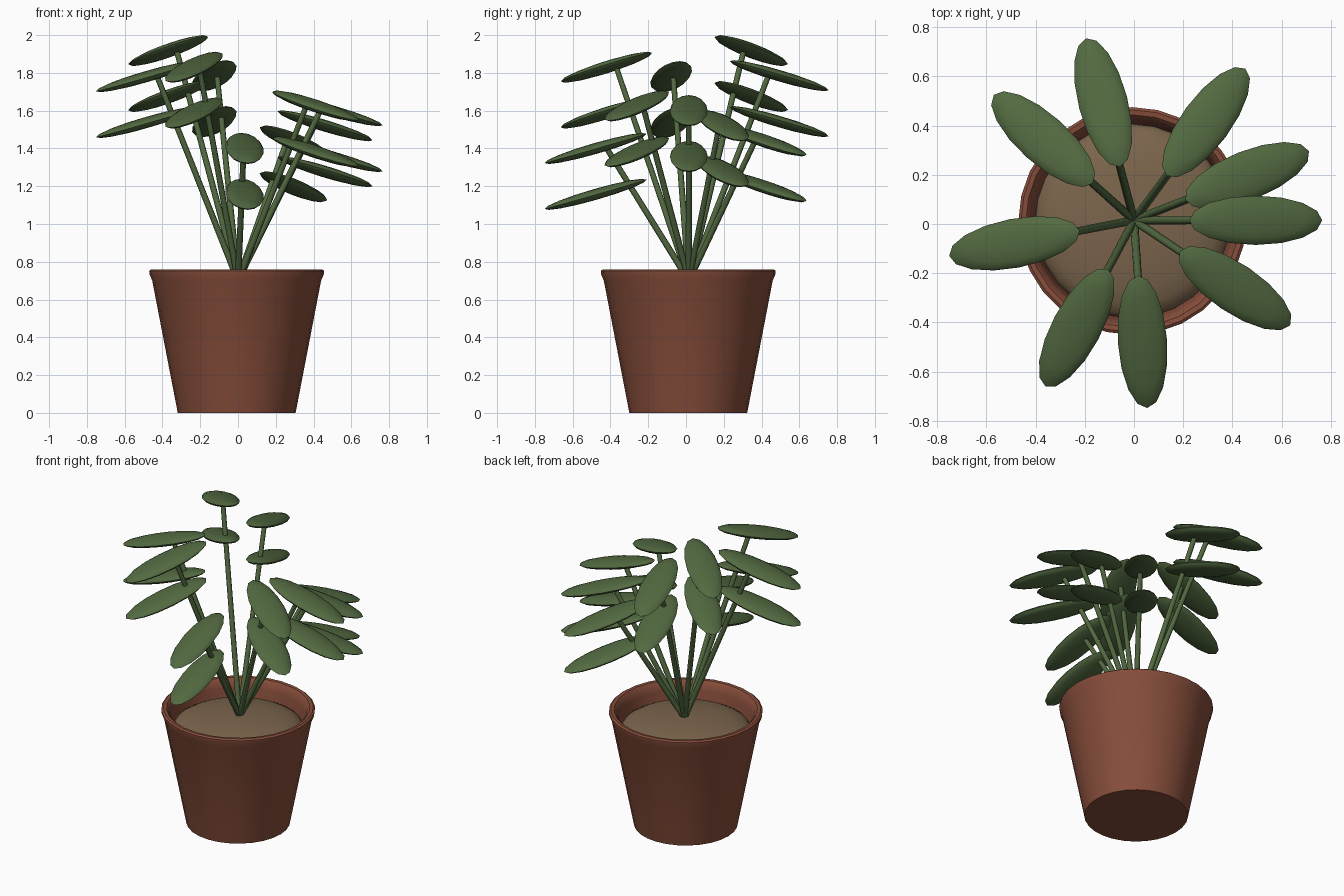
import bpy, bmesh, math
from mathutils import Vector, Matrix

if "Cube" in bpy.data.objects:
    bpy.data.objects.remove(bpy.data.objects["Cube"])


def material(name, rgb):
    m = bpy.data.materials.new(name)
    m.diffuse_color = (*rgb, 1)
    m.use_nodes = True
    m.node_tree.nodes["Principled BSDF"].inputs["Base Color"].default_value = m.diffuse_color
    return m


TERRACOTTA = material("terracotta", (0.24, 0.075, 0.043))
SOIL = material("soil", (0.20, 0.13, 0.073))
GREEN = material("leaf green", (0.085, 0.142, 0.052))


def finish(name, bm, mat, angle=40):
    bmesh.ops.recalc_face_normals(bm, faces=bm.faces)
    me = bpy.data.meshes.new(name)
    bm.to_mesh(me)
    bm.free()
    me.materials.append(mat)
    ob = bpy.data.objects.new(name, me)
    bpy.context.collection.objects.link(ob)
    bpy.ops.object.select_all(action='DESELECT')
    ob.select_set(True)
    bpy.context.view_layer.objects.active = ob
    bpy.ops.object.shade_smooth_by_angle(angle=math.radians(angle))
    return ob


def lathe(name, profile, center, mat, sides=28):
    bm = bmesh.new()
    rings = []
    for r, z in profile:
        rings.append([bm.verts.new((center[0] + r * math.cos(2 * math.pi * i / sides),
                                    center[1] + r * math.sin(2 * math.pi * i / sides), z))
                      for i in range(sides)])
    for a, b in zip(rings, rings[1:]):
        for i in range(sides):
            j = (i + 1) % sides
            bm.faces.new((a[i], a[j], b[j], b[i]))
    bm.faces.new(rings[0][::-1])
    bm.faces.new(rings[-1])
    return finish(name, bm, mat)


# Pot with a flared rounded rim and an inner wall
CENTER = (-0.007, 0.012)
lathe("pot", [(0.312, 0), (0.447, 0.70), (0.462, 0.735), (0.463, 0.752), (0.452, 0.76),
              (0.432, 0.758), (0.415, 0.74), (0.406, 0.70), (0.39, 0.60)], CENTER, TERRACOTTA)

# Mounded soil
lathe("soil", [(0.395, 0.60)] +
      [(0.395 * math.cos(t * math.pi / 12), 0.625 + 0.09 * math.sin(t * math.pi / 12))
       for t in range(6)] + [(0.02, 0.715)], CENTER, SOIL)

# Plant: one stem per direction with two stacked leaves (azimuth, upper leaf height)
BASE = Vector((0, 0.015, 0.70))
STEMS = [(0, 1.60), (21.6, 1.52), (53.7, 1.44), (104.7, 1.785), (138.2, 1.918),
         (190.9, 1.78), (241.9, 1.83), (274, 1.40), (326.1, 1.625)]
REACH = 0.495

for n, (deg, z) in enumerate(STEMS, 1):
    az = math.radians(deg)
    out = Vector((math.cos(az), math.sin(az), 0))

    # Straight stem
    tip = Vector((BASE.x, BASE.y, z)) + out * REACH * 0.88
    axis = tip - BASE
    bm = bmesh.new()
    bmesh.ops.create_cone(
        bm, cap_ends=True, segments=8, radius1=0.017, radius2=0.015, depth=axis.length,
        matrix=Matrix.Translation((BASE + tip) / 2) @ axis.to_track_quat('Z', 'Y').to_matrix().to_4x4())
    finish(f"stem_{n}", bm, GREEN, 60)

    # Flattened leaves drooping outwards
    for label, drop in (("upper", 0), ("lower", 0.243)):
        pos = Vector((BASE.x, BASE.y, z - drop)) + out * REACH
        bm = bmesh.new()
        bmesh.ops.create_uvsphere(
            bm, u_segments=16, v_segments=8, radius=1,
            matrix=Matrix.Translation(pos) @ Matrix.Rotation(az, 4, 'Z')
            @ Matrix.Rotation(math.radians(16), 4, 'Y') @ Matrix.Diagonal((0.281, 0.1, 0.029, 1)))
        finish(f"{label}_leaf_{n}", bm, GREEN, 60)
